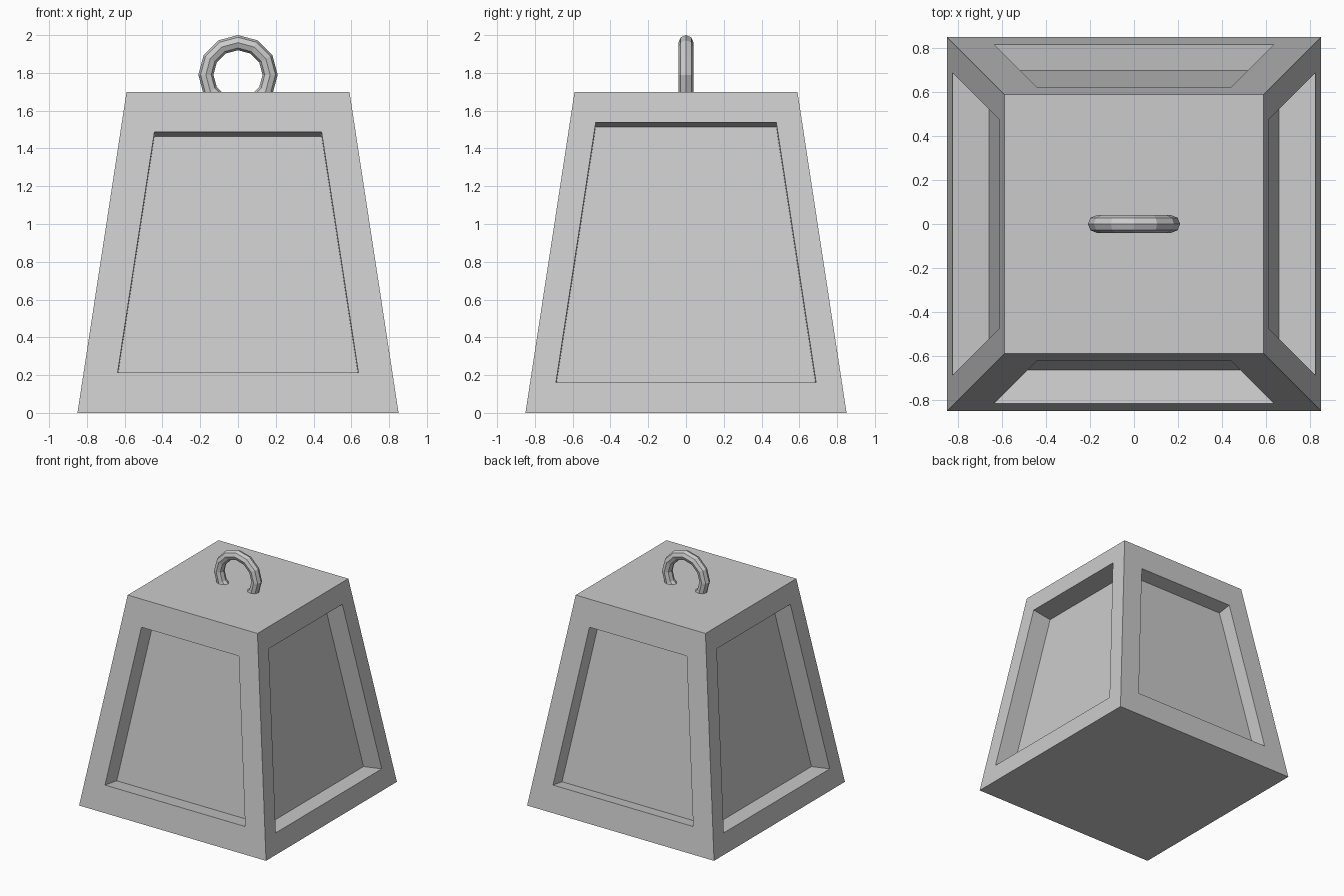
import bpy, bmesh
from math import radians
from mathutils import Vector

if "Cube" in bpy.data.objects:
    bpy.data.objects.remove(bpy.data.objects["Cube"])

BASE, TOP, HEIGHT = 0.85, 0.59, 1.70

# Tapered square body
bm = bmesh.new()
bmesh.ops.create_cube(bm, size=2)
for v in bm.verts:
    half = TOP if v.co.z > 0 else BASE
    v.co = Vector((v.co.x * half, v.co.y * half, HEIGHT if v.co.z > 0 else 0))
bm.normal_update()


def recess(face, scale, depth):
    """Sink a scaled copy of the face outline straight into the face."""
    normal = face.normal.copy()
    centre = sum((v.co for v in face.verts), Vector()) / 4
    targets = {v: centre + (v.co - centre) * scale for v in face.verts}
    centre.z = HEIGHT / 2
    # frame around the panel
    corners = [v.co.copy() for v in face.verts]
    bmesh.ops.inset_individual(bm, faces=[face], thickness=0.05)
    for v in face.verts:
        v.co = min(targets.values(), key=lambda p: (p - v.co).length)
    # perpendicular walls and panel floor
    floor = bmesh.ops.extrude_discrete_faces(bm, faces=[face])["faces"][0]
    bmesh.ops.translate(bm, verts=floor.verts[:], vec=-normal * depth)


# Sunken panels on the four sides: front, back, right and left
for axis, sign, scale, depth in ((1, -1, 0.75, 0.155), (1, 1, 0.75, 0.12),
                                 (0, 1, 0.81, 0.168), (0, -1, 0.81, 0.168)):
    bm.normal_update()
    side = max(bm.faces, key=lambda f: f.normal[axis] * sign * f.calc_area())
    recess(side, scale, depth)

bmesh.ops.recalc_face_normals(bm, faces=bm.faces)
mesh = bpy.data.meshes.new("weight_body")
bm.to_mesh(mesh)
bm.free()
bpy.context.collection.objects.link(bpy.data.objects.new("weight_body", mesh))

# Hanging ring, partly sunk into the top
bpy.ops.mesh.primitive_torus_add(major_radius=0.17, minor_radius=0.04,
                                 major_segments=12, minor_segments=8,
                                 location=(0, 0, 1.79),
                                 rotation=(radians(90), 0, 0))
bpy.context.object.name = "hanging_ring"
